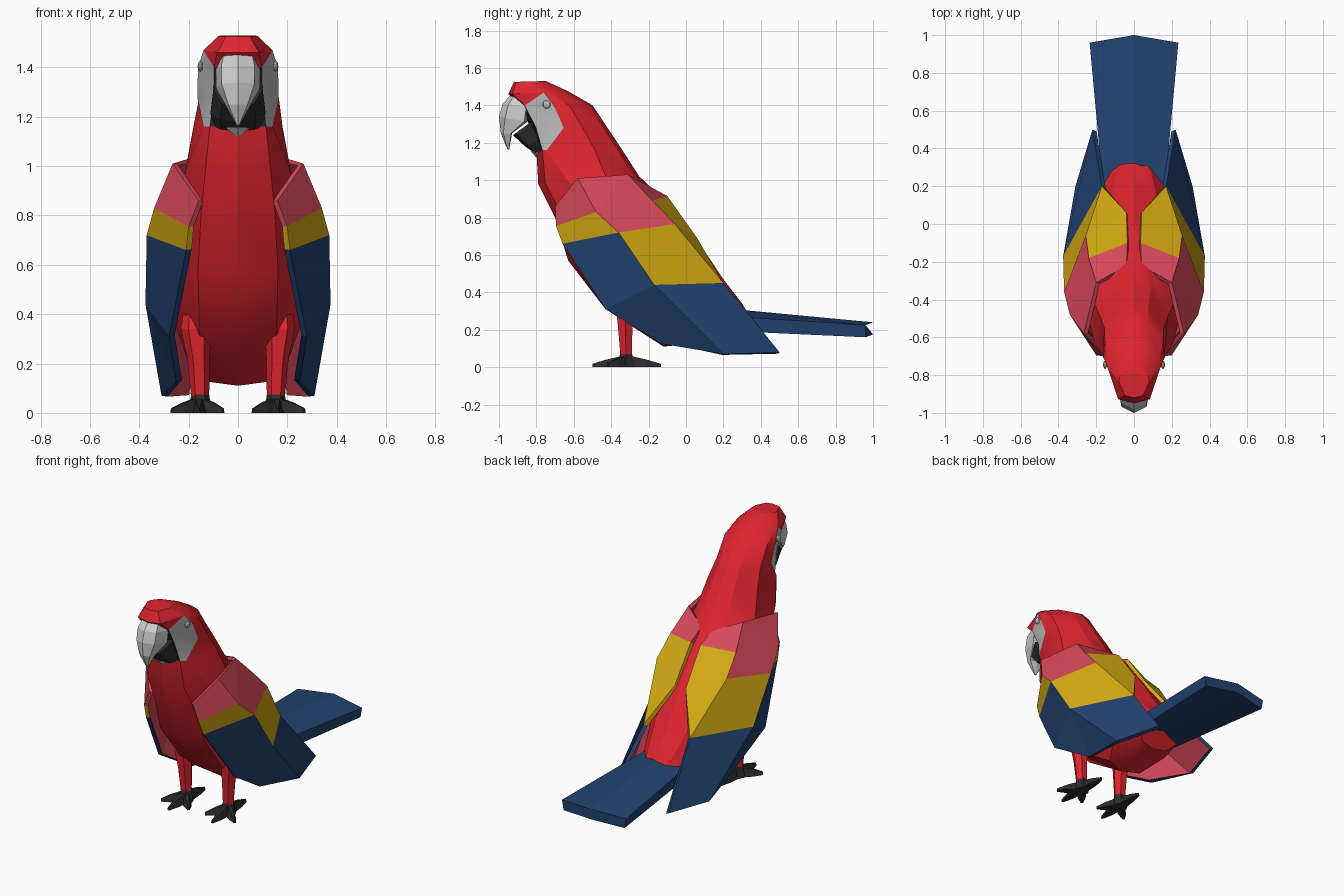
import bpy, bmesh, math
from mathutils import Vector

if "Cube" in bpy.data.objects:
    bpy.data.objects.remove(bpy.data.objects["Cube"])


def material(name, rgb):
    m = bpy.data.materials.new(name)
    m.diffuse_color = (*rgb, 1)
    m.use_nodes = True
    m.node_tree.nodes["Principled BSDF"].inputs["Base Color"].default_value = m.diffuse_color
    return m


RED = material("red", (0.74, 0.018, 0.028))
PINK = material("pink", (0.67, 0.065, 0.10))
YELLOW = material("yellow", (0.67, 0.41, 0.007))
BLUE = material("blue", (0.016, 0.056, 0.165))
BLACK = material("black", (0.025, 0.025, 0.025))
GREY = material("face grey", (0.52, 0.52, 0.52))
WHITE = material("beak white", (0.62, 0.62, 0.62))


def finish(name, bm, mats, recalc=True, mirror=False):
    if recalc:
        bmesh.ops.recalc_face_normals(bm, faces=bm.faces)
    me = bpy.data.meshes.new(name)
    bm.to_mesh(me)
    bm.free()
    for m in mats:
        me.materials.append(m)
    ob = bpy.data.objects.new(name, me)
    bpy.context.collection.objects.link(ob)
    if mirror:
        ob.modifiers.new("mirror", 'MIRROR').use_mirror_merge = False
    return ob


def half_ring(front, back, w, section):
    """Half a cross-section from the front point to the back point."""
    f, b = Vector((0, *front)), Vector((0, *back))
    return [f.lerp(b, d) + Vector((w * x, 0, 0)) for x, d in section]


def loft(halves, paint=None):
    """Skin symmetric rings; paint(segment, strip) gives two triangle colours."""
    bm = bmesh.new()
    rings = []
    for h in halves:
        pts = h + [Vector((-p.x, p.y, p.z)) for p in h[-2:0:-1]]
        rings.append([bm.verts.new(p) for p in pts])
    n = len(rings[0])
    for s in range(len(rings) - 1):
        a, b = rings[s], rings[s + 1]
        for i in range(n):
            j = (i + 1) % n
            strip = min(i, n - 1 - i)
            c = paint(s, strip) if paint else (0, 0)
            if c[0] == c[1]:
                bm.faces.new((a[i], a[j], b[j], b[i])).material_index = c[0]
            else:
                inner, outer = (i, j) if i < n / 2 else (j, i)
                bm.faces.new((a[inner], a[outer], b[inner])).material_index = c[0]
                bm.faces.new((a[outer], b[outer], b[inner])).material_index = c[1]
    bm.faces.new(rings[0])
    bm.faces.new(rings[-1])
    return bm


# Body and head: front point, back point, half width, widest point (x, depth)
body_rings = [
    ((-0.92, 1.525), (-0.75, 1.53), 0.08, (1, 0.5)),
    ((-0.95, 1.46), (-0.63, 1.475), 0.14, (1, 0.6)),
    ((-0.89, 1.40), (-0.50, 1.40), 0.162, (1, 0.47)),
    ((-0.83, 1.28), (-0.42, 1.28), 0.165, (1, 0.43)),
    ((-0.80, 1.16), (-0.34, 1.16), 0.19, (0.74, 0.12)),
    ((-0.79, 0.98), (-0.25, 1.02), 0.22, (0.95, 0.3)),
    ((-0.70, 0.80), (-0.08, 0.86), 0.25, (1, 0.38)),
    ((-0.63, 0.57), (0.06, 0.68), 0.27, (1, 0.4)),
    ((-0.43, 0.31), (0.20, 0.47), 0.26, (1, 0.4)),
    ((-0.12, 0.11), (0.30, 0.34), 0.20, (1, 0.4)),
    ((0.18, 0.14), (0.33, 0.29), 0.15, (1, 0.4)),
]


def body_paint(seg, strip):
    if strip == 1 and seg in (1, 2, 3):
        return (0, 1) if seg == 1 else (1, 1)
    if strip == 0 and seg in (2, 3):
        return (2, 2)
    return (0, 0)


halves = [half_ring(f, b, w, [(0, 0), (0.6, 0.07), wide, (0.95, 0.68), (0.45, 0.94), (0, 1)])
          for f, b, w, wide in body_rings]
body = finish("body", loft(halves, body_paint), [RED, GREY, BLACK])
bpy.context.view_layer.objects.active = body
body.select_set(True)
bpy.ops.object.shade_smooth_by_angle(angle=math.radians(30))

# Hooked upper beak
beak_rings = [
    ((-0.93, 1.462), (-0.84, 1.45), 0.075),
    ((-0.98, 1.41), (-0.84, 1.39), 0.09),
    ((-1.0, 1.34), (-0.85, 1.31), 0.088),
    ((-0.99, 1.25), (-0.93, 1.25), 0.052),
    ((-0.955, 1.165), (-0.945, 1.165), 0.006),
]
section = [(0, 0), (0.75, 0.22), (1, 0.9), (0, 1)]
finish("upper_beak", loft([half_ring(*r, section) for r in beak_rings]), [WHITE])

# Lower beak and pale chin
jaw = [((-0.925, 1.24), (-0.79, 1.34), 0.10), ((-0.86, 1.18), (-0.76, 1.23), 0.112),
       ((-0.81, 1.145), (-0.74, 1.17), 0.10)]
finish("lower_beak", loft([half_ring(*r, [(0, 0), (0.65, 0.12), (1, 0.7), (0, 1)]) for r in jaw]), [BLACK])
chin = [((-0.83, 1.155), (-0.76, 1.17), 0.07), ((-0.80, 1.12), (-0.77, 1.13), 0.012)]
finish("chin", loft([half_ring(*r, section) for r in chin]), [WHITE])

# Eyes
bm = bmesh.new()
bmesh.ops.create_uvsphere(bm, u_segments=10, v_segments=6, radius=0.022)
bmesh.ops.scale(bm, vec=(0.5, 1, 1), verts=bm.verts)
bmesh.ops.translate(bm, vec=(0.153, -0.745, 1.405), verts=bm.verts)
finish("eye", bm, [GREY], mirror=True)

# Wings: one folded shell with colour bands, thickened and mirrored
P = {
    "shoulder": (0.265, -0.58, 1.01), "top": (0.20, -0.31, 1.03), "nape": (0.04, -0.22, 0.97),
    "lead1": (0.16, -0.70, 0.86), "lead2": (0.20, -0.695, 0.755), "lead3": (0.21, -0.66, 0.66),
    "bulge": (0.34, -0.48, 0.83), "ridge1": (0.37, -0.36, 0.72), "ridge2": (0.375, -0.17, 0.44),
    "fold": (0.255, -0.06, 0.765), "band": (0.24, -0.18, 0.89), "inner1": (0.035, -0.10, 0.915),
    "inner2": (0.04, 0.06, 0.69), "hip": (0.17, 0.20, 0.45), "tip": (0.22, 0.50, 0.08),
    "low1": (0.31, 0.20, 0.07), "low2": (0.25, -0.13, 0.125), "low3": (0.28, -0.43, 0.31),
}
wing_faces = [
    (0, "lead1 shoulder bulge lead2"), (0, "shoulder top bulge"), (0, "top band fold"),
    (0, "top fold ridge1 bulge"), (0, "top nape inner1 band"),
    (1, "lead2 bulge ridge1 lead3"), (1, "ridge1 fold hip ridge2"),
    (1, "band inner1 inner2 fold"), (1, "fold inner2 hip"),
    (2, "lead3 ridge1 ridge2 low3"), (2, "low3 ridge2 low2"), (2, "ridge2 low1 low2"),
    (2, "ridge2 hip tip low1"),
]
bm = bmesh.new()
V = {k: bm.verts.new(p) for k, p in P.items()}
for colour, names in wing_faces:
    bm.faces.new([V[k] for k in names.split()]).material_index = colour
bmesh.ops.recalc_face_normals(bm, faces=bm.faces)
if sum(f.normal.x * f.calc_area() for f in bm.faces) < 0:
    bmesh.ops.reverse_faces(bm, faces=bm.faces)
wing = finish("wing", bm, [PINK, YELLOW, BLUE], recalc=False)
solid = wing.modifiers.new("thickness", 'SOLIDIFY')
solid.thickness, solid.offset, solid.material_offset = 0.025, -1, -2
wing.modifiers.new("mirror", 'MIRROR').use_mirror_merge = False


# Tail: a shallow roof-shaped fan
def tail_ring(w, yc, ye, zc, ze, t):
    return [Vector(p) for p in ((0, yc, zc), (w, ye, ze), (w * 0.95, ye, ze - t), (0, yc, zc - t))]


finish("tail", loft([tail_ring(0.165, 0.20, 0.20, 0.315, 0.275, 0.08),
                     tail_ring(0.235, 1.0, 0.96, 0.24, 0.225, 0.065)]), [BLUE])


# Legs
def tube(bm, stations, sides=6):
    rings = []
    for (x, y, z), rx, ry in stations:
        rings.append([bm.verts.new((x + rx * math.cos(a), y + ry * math.sin(a), z))
                      for a in (2 * math.pi * i / sides for i in range(sides))])
    for a, b in zip(rings, rings[1:]):
        for i in range(sides):
            j = (i + 1) % sides
            bm.faces.new((a[i], a[j], b[j], b[i]))
    bm.faces.new(rings[0])
    bm.faces.new(rings[-1])


bm = bmesh.new()
tube(bm, [((0.153, -0.32, 0.05), 0.036, 0.034), ((0.16, -0.325, 0.22), 0.045, 0.045),
          ((0.17, -0.32, 0.34), 0.062, 0.065), ((0.17, -0.28, 0.42), 0.05, 0.07)])
finish("leg", bm, [RED], mirror=True)

# Feet: an ankle with tapering toes
bm = bmesh.new()
tube(bm, [((0.155, -0.32, 0.0), 0.05, 0.055), ((0.153, -0.32, 0.075), 0.036, 0.036)])
finish("ankle", bm, [BLACK], mirror=True)
bm = bmesh.new()
for tx, ty in ((0.06, -0.43), (0.16, -0.50), (0.27, -0.42), (0.15, -0.135)):
    root, end = Vector((0.155, -0.32, 0)), Vector((tx, ty, 0))
    side = (end - root).cross(Vector((0, 0, 1))).normalized()
    rings = []
    for t, w, h in ((0, 0.032, 0.065), (0.6, 0.024, 0.04), (1, 0.007, 0.018)):
        c = root.lerp(end, t)
        rings.append([bm.verts.new(p) for p in
                      (c - side * w, c + side * w, c + side * w * 0.4 + Vector((0, 0, h)),
                       c - side * w * 0.4 + Vector((0, 0, h)))])
    for a, b in zip(rings, rings[1:]):
        for i in range(4):
            j = (i + 1) % 4
            bm.faces.new((a[i], a[j], b[j], b[i]))
    bm.faces.new(rings[0])
    bm.faces.new(rings[-1])
finish("toes", bm, [BLACK], mirror=True)
